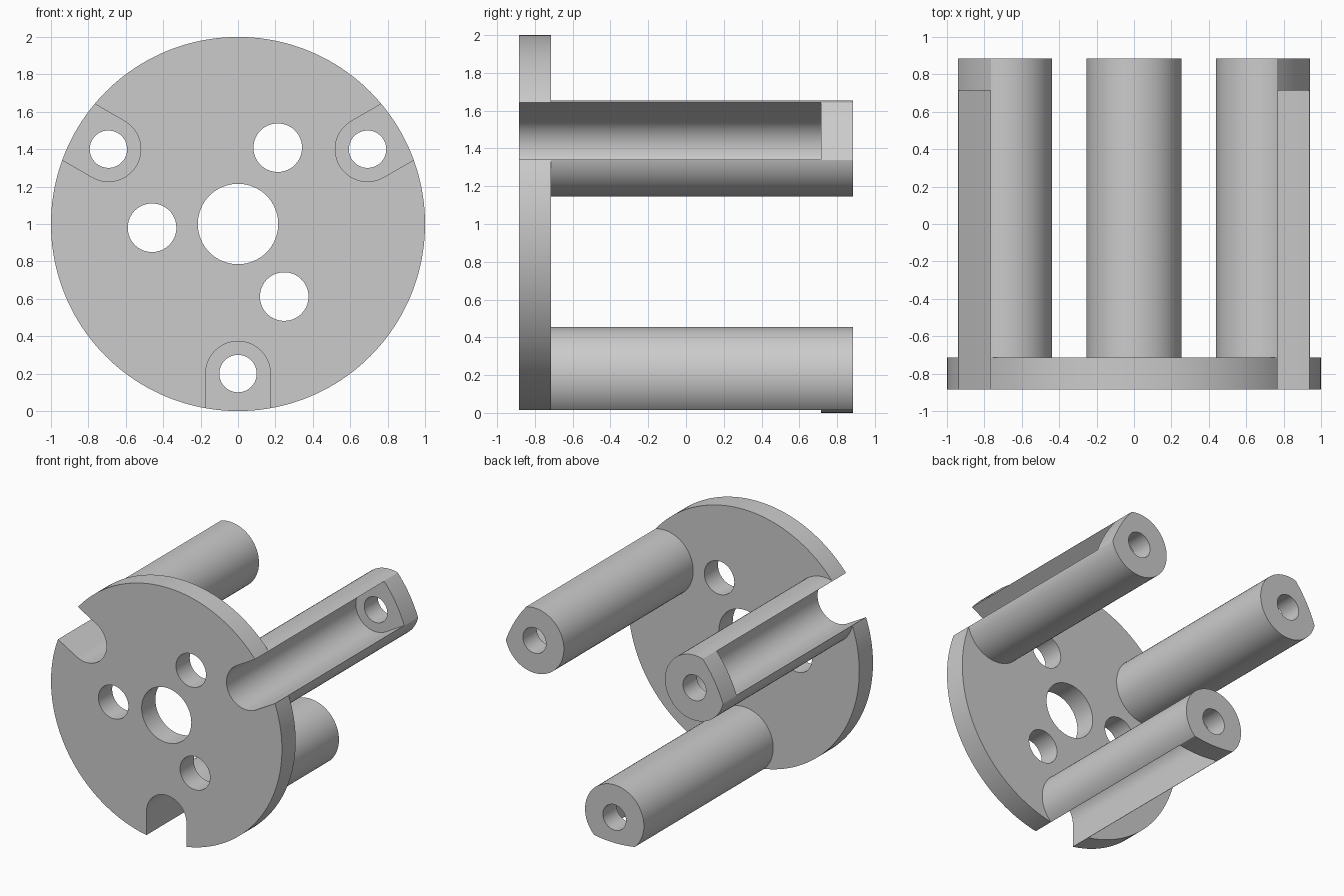
import bpy
import bmesh
from math import cos, sin, pi, radians

if "Cube" in bpy.data.objects:
    bpy.data.objects.remove(bpy.data.objects["Cube"], do_unlink=True)

# Main sizes
CENTRE_Z = 1.0
FRONT, PLATE_BACK, SLOT_END, BACK = -0.885, -0.715, 0.715, 0.885
POST_OFFSET = 0.8
POST_ANGLES = [radians(a) for a in (270, 30, 150)]

grey = bpy.data.materials.new("plain_grey")
grey.use_nodes = True
colour = (0.6, 0.6, 0.6, 1)
grey.diffuse_color = colour
grey.node_tree.nodes["Principled BSDF"].inputs["Base Color"].default_value = colour


def arc(radius, steps, start=0.0, sweep=2 * pi, closed=True):
    count = steps if closed else steps + 1
    return [(radius * cos(start + sweep * i / steps),
             radius * sin(start + sweep * i / steps)) for i in range(count)]


def place(points, distance, angle):
    """Move a profile outwards along +x, then turn it about the disc centre."""
    c, s = cos(angle), sin(angle)
    return [((x + distance) * c - y * s, (x + distance) * s + y * c) for x, y in points]


def prism(name, points, y0, y1):
    """Extrude an x-z profile along y."""
    bm = bmesh.new()
    face = bm.faces.new([bm.verts.new((x, y0, z + CENTRE_Z)) for x, z in points])
    new = bmesh.ops.extrude_face_region(bm, geom=[face])["geom"]
    bmesh.ops.translate(bm, vec=(0, y1 - y0, 0),
                        verts=[v for v in new if isinstance(v, bmesh.types.BMVert)])
    bmesh.ops.recalc_face_normals(bm, faces=bm.faces)
    mesh = bpy.data.meshes.new(name)
    bm.to_mesh(mesh)
    bm.free()
    mesh.materials.append(grey)
    obj = bpy.data.objects.new(name, mesh)
    bpy.context.collection.objects.link(obj)
    return obj


def combine(target, tool, operation):
    """Apply a boolean and remove the tool."""
    mod = target.modifiers.new(operation.lower(), "BOOLEAN")
    mod.operation = operation
    mod.solver = "EXACT"
    mod.object = tool
    bpy.ops.object.select_all(action="DESELECT")
    bpy.context.view_layer.objects.active = target
    target.select_set(True)
    bpy.ops.object.modifier_apply(modifier=mod.name)
    bpy.data.objects.remove(tool, do_unlink=True)


# Envelope: oversized plate slab plus three round posts
envelope = prism("envelope", arc(1.3, 64), FRONT - 0.2, PLATE_BACK)
for angle in POST_ANGLES:
    post = prism("post", place(arc(0.255, 64), POST_OFFSET, angle), FRONT - 0.1, BACK + 0.1)
    combine(envelope, post, "UNION")

# Trim everything to the disc outline
body = prism("disc_with_posts", arc(1.0, 160), FRONT, BACK)
combine(body, envelope, "INTERSECT")

# Round-ended slots open to the rim, and screw holes through the post ends
for angle in POST_ANGLES:
    slot = arc(0.173, 32, pi / 2, pi, closed=False) + [(0.5, -0.173), (0.5, 0.173)]
    combine(body, prism("slot_cutter", place(slot, POST_OFFSET, angle),
                        FRONT - 0.1, SLOT_END), "DIFFERENCE")
    combine(body, prism("screw_hole_cutter", place(arc(0.1, 40), POST_OFFSET, angle),
                        SLOT_END - 0.1, BACK + 0.1), "DIFFERENCE")

# Central bore and three plate holes
combine(body, prism("bore_cutter", arc(0.215, 64), FRONT - 0.1, PLATE_BACK + 0.1), "DIFFERENCE")
for angle in (62.5, 182.5, 302.5):
    hole = place(arc(0.13, 48), 0.46, radians(angle))
    combine(body, prism("plate_hole_cutter", hole, FRONT - 0.1, PLATE_BACK + 0.1), "DIFFERENCE")

# Smooth curved walls, crisp edges
bpy.ops.object.select_all(action="DESELECT")
body.select_set(True)
bpy.context.view_layer.objects.active = body
bpy.ops.object.shade_smooth_by_angle(angle=radians(25))
